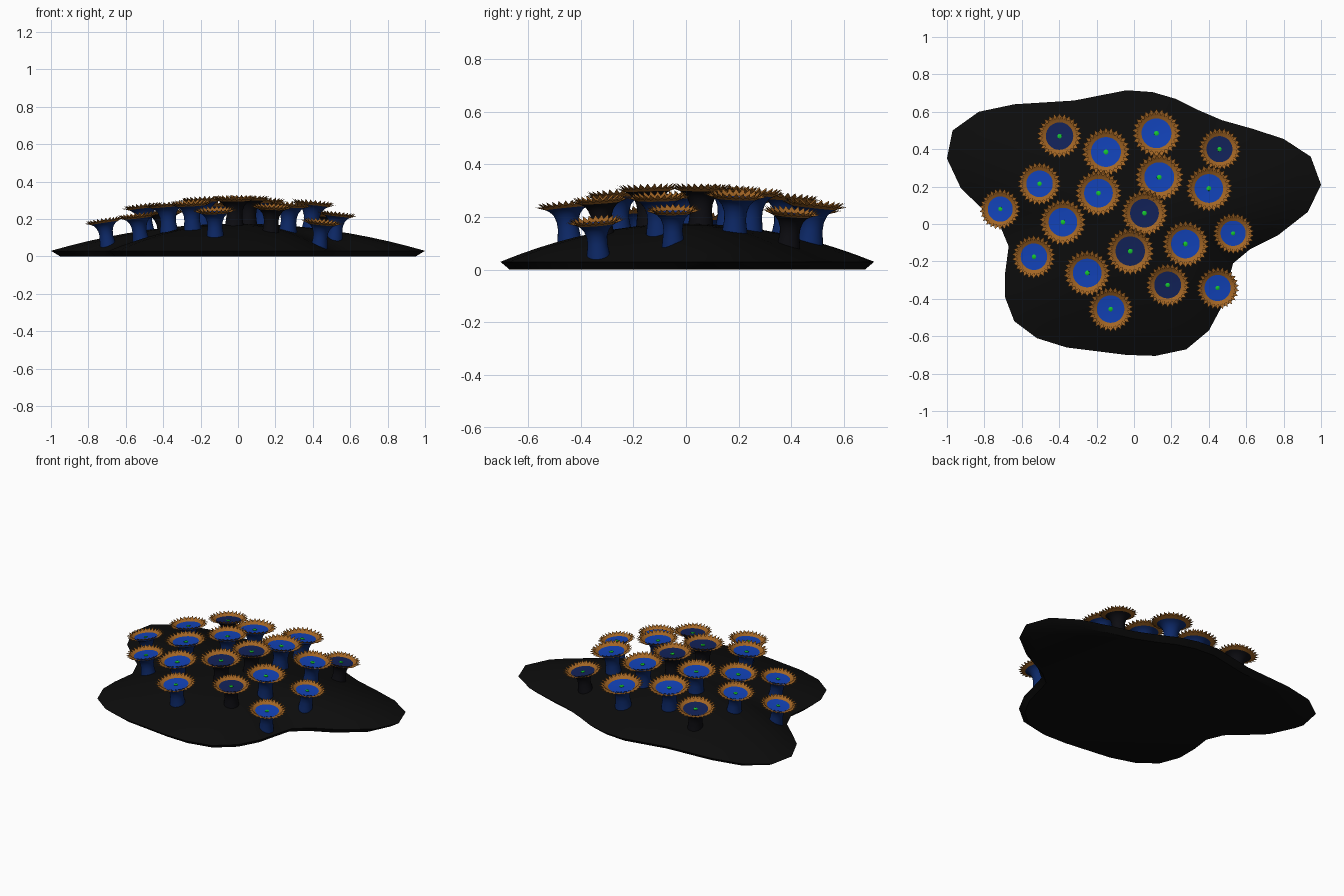
import bpy, bmesh, math
from mathutils import Vector, Matrix

if "Cube" in bpy.data.objects:
    bpy.data.objects.remove(bpy.data.objects["Cube"])


def material(name, rgb):
    m = bpy.data.materials.new(name)
    m.diffuse_color = (*rgb, 1)
    m.use_nodes = True
    m.node_tree.nodes["Principled BSDF"].inputs["Base Color"].default_value = m.diffuse_color
    return m


ROCK = material("black rock", (0.0037, 0.0037, 0.0037))
ORANGE = material("orange tentacle", (0.36, 0.13, 0.018))
BLUE = material("bright blue", (0.006, 0.055, 0.48))
NAVY = material("navy", (0.006, 0.016, 0.1))
STEM_BLUE = material("stem blue", (0.004, 0.022, 0.14))
STEM_BLACK = material("stem black", (0.004, 0.004, 0.006))
GREEN = material("green mouth", (0.007, 0.58, 0.03))


def loft(name, rings, mat, cap_start=False, cap_end=False, matrix=None, smooth=True):
    """Skin a list of closed point rings of equal length."""
    bm = bmesh.new()
    vs = [[bm.verts.new(p) for p in ring] for ring in rings]
    n = len(rings[0])
    for a, b in zip(vs, vs[1:]):
        for i in range(n):
            j = (i + 1) % n
            bm.faces.new((a[i], a[j], b[j], b[i]))
    if cap_start:
        bm.faces.new(vs[0][::-1])
    if cap_end:
        bm.faces.new(vs[-1])
    if matrix:
        bm.transform(matrix)
    me = bpy.data.meshes.new(name)
    bm.to_mesh(me)
    bm.free()
    me.materials.append(mat)
    for p in me.polygons:
        p.use_smooth = smooth
    if smooth:
        me.set_sharp_from_angle(angle=math.radians(40))
    ob = bpy.data.objects.new(name, me)
    bpy.context.collection.objects.link(ob)
    return ob


def circle(r, z, n=24):
    return [(r * math.cos(2 * math.pi * i / n), r * math.sin(2 * math.pi * i / n), z)
            for i in range(n)]


# Rock base: irregular outline, counter-clockwise, domed on top and flat below
OUTLINE = [(1, .21), (.945, .36), (.8, .455), (.63, .51), (.47, .555), (.33, .615),
           (.22, .67), (.1, .705), (-.04, .715), (-.32, .66), (-.64, .64), (-.83, .6),
           (-.97, .5), (-1, .35), (-.925, .19), (-.82, .09), (-.72, 0), (-.67, -.12),
           (-.69, -.27), (-.69, -.39), (-.64, -.52), (-.52, -.61), (-.36, -.66),
           (-.04, -.7), (.115, -.705), (.28, -.67), (.4, -.57), (.47, -.44),
           (.5, -.32), (.53, -.21), (.62, -.135), (.77, -.06), (.93, .065)]


def dome(f):
    return 0.03 + 0.145 * (1 - f * f)


def scaled(f, z):
    return [(x * f, y * f, z) for x, y in OUTLINE]


loft("rock_base", [scaled(.95, 0)] + [scaled(f, dome(f)) for f in
     (1, .9, .8, .7, .6, .5, .4, .3, .2, .1, .03)], ROCK, True, True)


def outline_fraction(x, y):
    """How far a point lies between the middle and the outline."""
    d = Vector((x, y))
    for a, b in zip(OUTLINE, OUTLINE[1:] + OUTLINE[:1]):
        a, b = Vector(a), Vector(b)
        e = b - a
        den = d.x * e.y - d.y * e.x
        if abs(den) > 1e-9:
            t = (a.x * e.y - a.y * e.x) / den
            u = (a.x * d.y - a.y * d.x) / den
            if t > 0 and 0 <= u <= 1:
                return min(1 / t, 1)
    return 1


# Toothed ring: every other outer point reaches out to a tip
TEETH = 26


def crown_ring(r_valley, z_valley, r_tip, z_tip, shift):
    pts = []
    for i in range(TEETH * 2):
        a = math.pi * (i + shift) / TEETH
        r, z = (r_tip, z_tip) if i % 2 else (r_valley, z_valley)
        pts.append((r * math.cos(a), r * math.sin(a), z))
    return pts


def polyp(x, y, radius, dark):
    s = radius / 0.125
    tilt = Vector((x * 0.22, y * 0.22, 1)).normalized()
    bx, by = x - tilt.x * 0.13 * s, y - tilt.y * 0.13 * s
    base = Vector((bx, by, dome(outline_fraction(bx, by))))
    m = (Matrix.Translation(base) @ Vector((0, 0, 1)).rotation_difference(tilt).to_matrix().to_4x4()
         @ Matrix.Scale(s, 4))
    # flared stem
    profile = [(.05, -.025), (.047, .01), (.042, .045), (.044, .075),
               (.053, .1), (.068, .118), (.084, .127)]
    loft("stem", [circle(r, z) for r, z in profile],
         STEM_BLACK if dark else STEM_BLUE, cap_start=True, matrix=m)
    # shallow face disc
    loft("face_disc", [circle(.084, .129), circle(.05, .127), circle(.012, .126)],
         NAVY if dark else BLUE, cap_end=True, matrix=m)
    # mouth in the middle
    loft("mouth", [circle(.013, .124, 10), circle(.013, .129, 10), circle(.007, .132, 10)],
         GREEN, cap_end=True, matrix=m)
    # lower and upper rows of tentacles
    loft("lower_tentacles", [crown_ring(.078, .125, .078, .125, 0),
                             crown_ring(.1, .133, .1, .133, 0),
                             crown_ring(.106, .135, .129, .143, 0)],
         ORANGE, matrix=m, smooth=False)
    loft("upper_tentacles", [crown_ring(.078, .13, .078, .13, 1),
                             crown_ring(.092, .138, .092, .138, 1),
                             crown_ring(.096, .14, .116, .156, 1)],
         ORANGE, matrix=m, smooth=False)


# Polyps: x, y, crown radius
BRIGHT = [(-.15, .385, .128), (.12, .485, .128), (-.505, .215, .114), (-.19, .165, .123),
          (.135, .25, .128), (.4, .19, .123), (-.715, .08, .108), (-.38, .01, .123),
          (-.535, -.175, .114), (-.25, -.262, .123), (.275, -.107, .123),
          (.53, -.05, .108), (.447, -.342, .112), (-.125, -.455, .118)]
DARK = [(-.398, .47, .118), (.457, .4, .112), (.056, .058, .123),
        (-.02, -.145, .126), (.18, -.326, .115)]
for p in BRIGHT:
    polyp(*p, False)
for p in DARK:
    polyp(*p, True)
